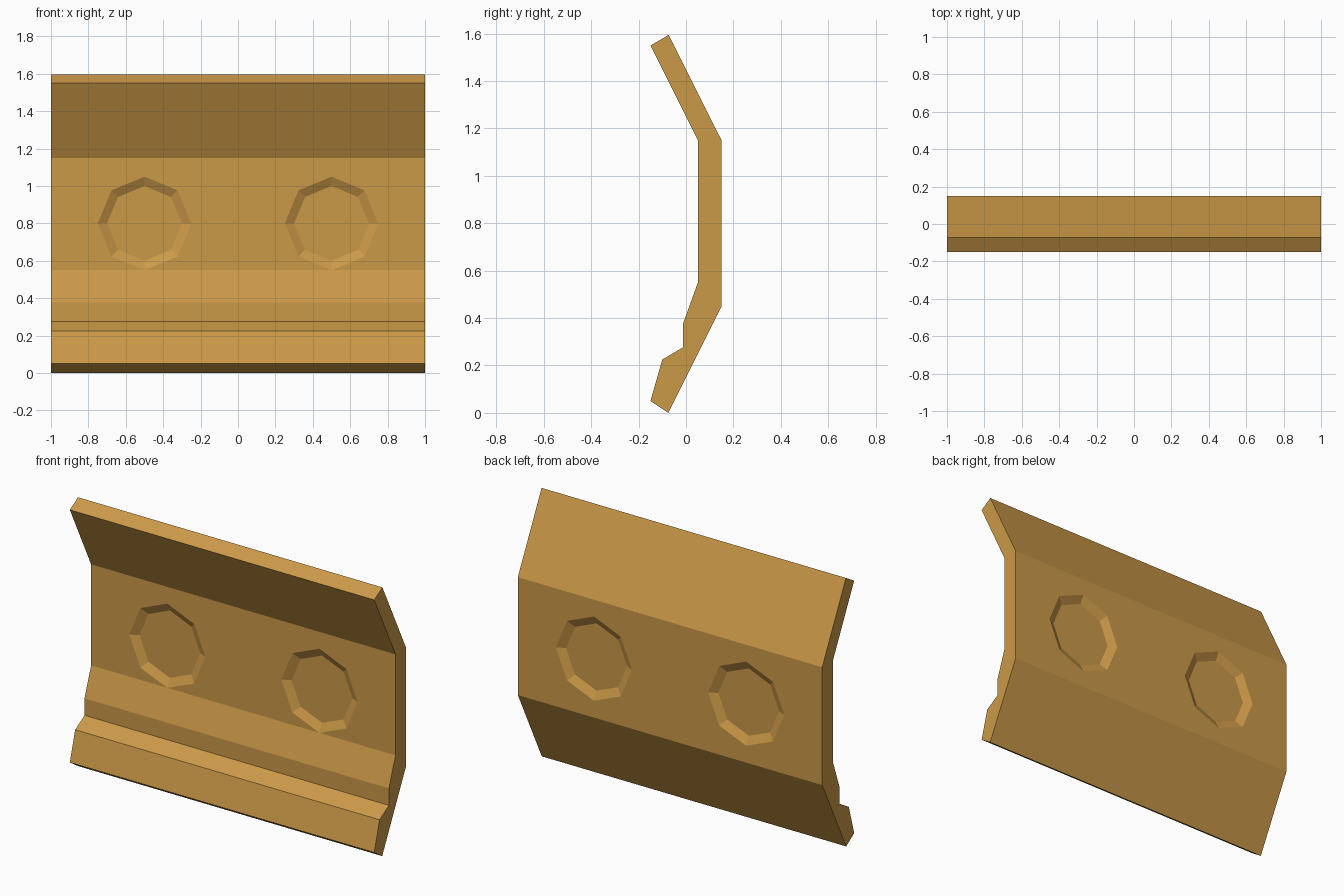
import bpy, bmesh
from math import radians
from mathutils import Matrix

if "Cube" in bpy.data.objects:
    bpy.data.objects.remove(bpy.data.objects["Cube"])

# Bent panel cross-section as (y, z)
PROFILE = [(-0.15, 1.55), (-0.073, 1.595), (0.15, 1.15), (0.15, 0.45),
           (-0.075, 0.0), (-0.15, 0.05), (-0.10, 0.225), (-0.012, 0.277),
           (-0.012, 0.378), (0.05, 0.55), (0.05, 1.15)]


def make_object(name, bm):
    bmesh.ops.recalc_face_normals(bm, faces=bm.faces)
    mesh = bpy.data.meshes.new(name)
    bm.to_mesh(mesh)
    bm.free()
    obj = bpy.data.objects.new(name, mesh)
    bpy.context.collection.objects.link(obj)
    return obj


# Panel: profile extruded along x
bm = bmesh.new()
face = bm.faces.new([bm.verts.new((-1, y, z)) for y, z in PROFILE])
ext = bmesh.ops.extrude_face_region(bm, geom=[face])["geom"]
bmesh.ops.translate(bm, vec=(2, 0, 0),
                    verts=[g for g in ext if isinstance(g, bmesh.types.BMVert)])
panel = make_object("wall_panel", bm)

mat = bpy.data.materials.new("ochre")
mat.diffuse_color = (0.6, 0.32, 0.065, 1)
mat.use_nodes = True
mat.node_tree.nodes["Principled BSDF"].inputs["Base Color"].default_value = mat.diffuse_color
panel.data.materials.append(mat)

# Tapered octagonal recess cutters, front and back
DEPTH, OVER = 0.025, 0.001
bm = bmesh.new()
for x in (-0.5, 0.5):
    for y, side in ((0.05, 1), (0.15, -1)):
        mid = y + side * (DEPTH - OVER) / 2
        matrix = (Matrix.Translation((x, mid, 0.8))
                  @ Matrix.Rotation(radians(-90 * side), 4, 'X'))
        bmesh.ops.create_cone(bm, cap_ends=True, segments=8,
                              radius1=0.25 + 0.05 * OVER / DEPTH, radius2=0.2,
                              depth=DEPTH + OVER, matrix=matrix)
cutter = make_object("recess_cutter", bm)
cutter.data.materials.append(mat)
cutter.hide_render = True
cutter.hide_set(True)

mod = panel.modifiers.new("recesses", 'BOOLEAN')
mod.operation = 'DIFFERENCE'
mod.solver = 'EXACT'
mod.object = cutter
